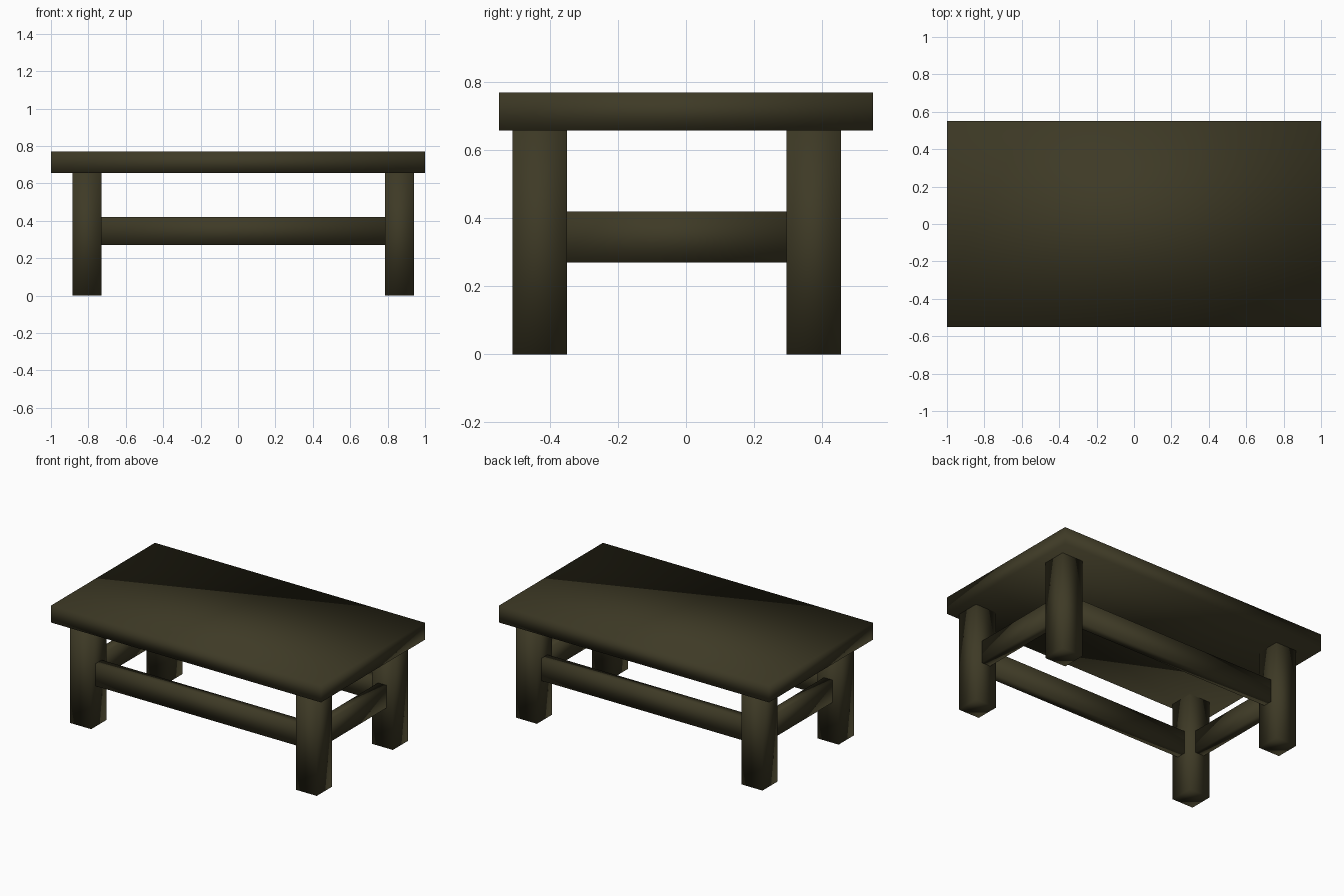
import bpy
import bmesh

if "Cube" in bpy.data.objects:
    bpy.data.objects.remove(bpy.data.objects["Cube"])

# One dark olive wood colour
wood = bpy.data.materials.new("dark olive wood")
wood.diffuse_color = (0.048, 0.042, 0.019, 1.0)
wood.use_nodes = True
wood.node_tree.nodes["Principled BSDF"].inputs["Base Color"].default_value = wood.diffuse_color


def box(name, x, y, z):
    """Smooth-shaded box spanning the given (min, max) ranges."""
    bm = bmesh.new()
    bmesh.ops.create_cube(bm, size=1.0)
    for v in bm.verts:
        v.co = [r[0] if c < 0 else r[1] for c, r in zip(v.co, (x, y, z))]
    for f in bm.faces:
        f.smooth = True
    me = bpy.data.meshes.new(name)
    bm.to_mesh(me)
    bm.free()
    me.materials.append(wood)
    ob = bpy.data.objects.new(name, me)
    bpy.context.collection.objects.link(ob)
    return ob


# Leg footprints (slightly off-centre under the top)
leg_x = {"left": (-0.885, -0.73), "right": (0.785, 0.94)}
leg_y = {"front": (-0.51, -0.35), "back": (0.295, 0.455)}
top_z, under_z = 0.77, 0.657
rail_z = (0.27, 0.42)
rail_half = 0.032

# Table top
box("table_top", (-1, 1), (-0.55, 0.55), (under_z, top_z))

# Four legs
for side, xr in leg_x.items():
    for end, yr in leg_y.items():
        box(f"{end}_{side}_leg", xr, yr, (0, under_z))

# Long rails between left and right legs
for end, yr in leg_y.items():
    c = sum(yr) / 2
    box(f"{end}_rail", (leg_x["left"][1], leg_x["right"][0]),
        (c - rail_half, c + rail_half), rail_z)

# Short rails between front and back legs
for side, xr in leg_x.items():
    c = sum(xr) / 2
    box(f"{side}_rail", (c - rail_half, c + rail_half),
        (leg_y["front"][1], leg_y["back"][0]), rail_z)
